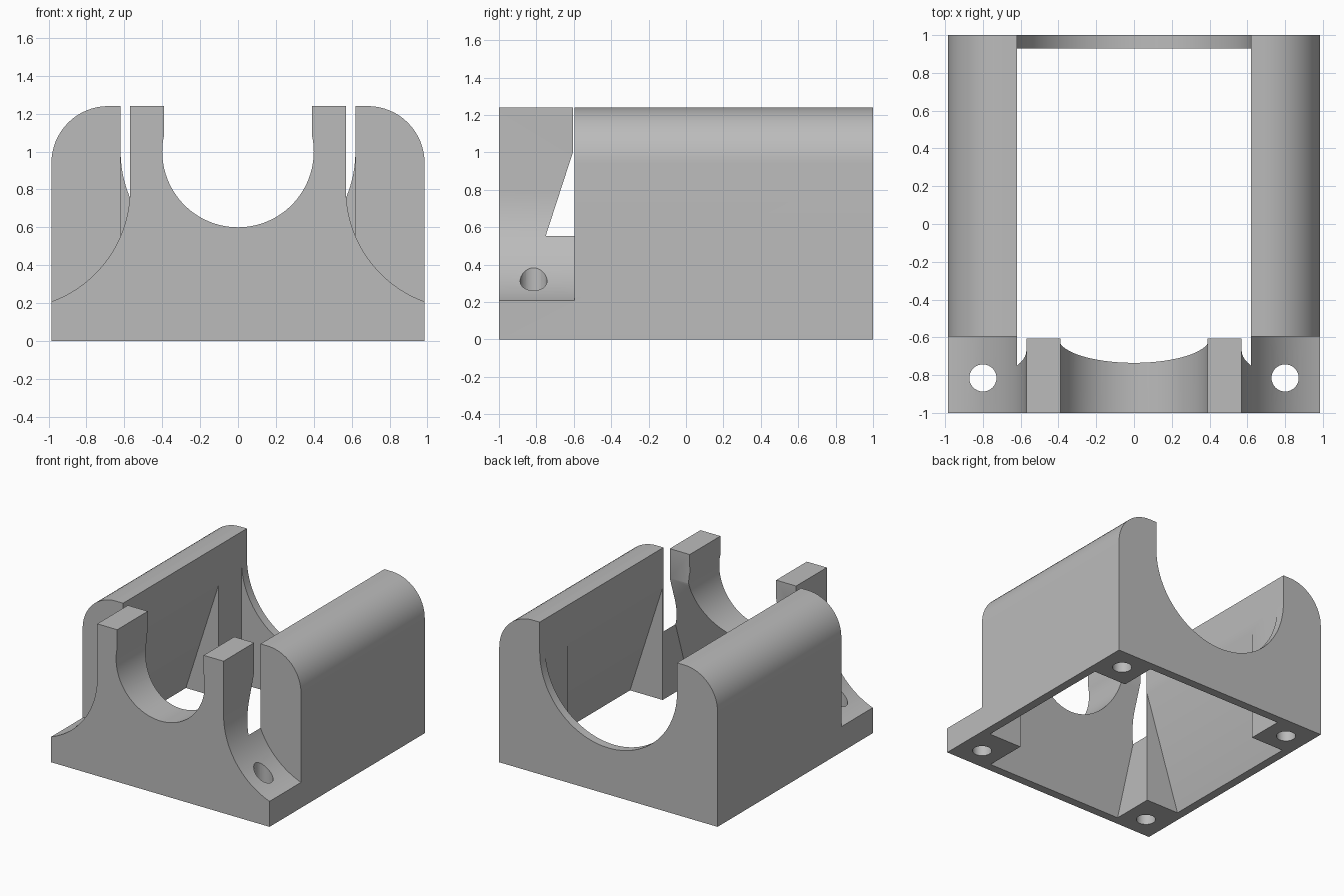
import bpy, bmesh, math

if "Cube" in bpy.data.objects:
    bpy.data.objects.remove(bpy.data.objects["Cube"])


def arc(cx, cz, r, a0, a1, n):
    """Points on an arc in the xz plane, angles in degrees."""
    return [(cx + r * math.cos(math.radians(a0 + (a1 - a0) * i / n)),
             cz + r * math.sin(math.radians(a0 + (a1 - a0) * i / n))) for i in range(n + 1)]


def make_object(name, bm):
    bmesh.ops.recalc_face_normals(bm, faces=bm.faces)
    mesh = bpy.data.meshes.new(name)
    bm.to_mesh(mesh)
    bm.free()
    ob = bpy.data.objects.new(name, mesh)
    bpy.context.collection.objects.link(ob)
    return ob


def prism(name, profile, y0, y1):
    """Extrude an xz profile along y."""
    bm = bmesh.new()
    face = bm.faces.new([bm.verts.new((x, y0, z)) for x, z in profile])
    new = bmesh.ops.extrude_face_region(bm, geom=[face])["geom"]
    bmesh.ops.translate(bm, vec=(0, y1 - y0, 0),
                        verts=[v for v in new if isinstance(v, bmesh.types.BMVert)])
    return make_object(name, bm)


def hull(name, points):
    bm = bmesh.new()
    for p in points:
        bm.verts.new(p)
    res = bmesh.ops.convex_hull(bm, input=bm.verts)
    loose = [v for v in bm.verts if not v.link_faces]
    bmesh.ops.delete(bm, geom=loose, context='VERTS')
    return make_object(name, bm)


def hole(name, x, y, depth):
    bm = bmesh.new()
    bmesh.ops.create_cone(bm, cap_ends=True, segments=32, radius1=0.072, radius2=0.072, depth=depth + 0.1)
    bmesh.ops.translate(bm, vec=(x, y, (depth - 0.1) / 2), verts=bm.verts)
    return make_object(name, bm)


W, H, IN = 0.985, 1.24, 0.62

# outer block with rounded top edges
right = arc(W - 0.3, H - 0.3, 0.3, 0, 90, 16)
left = [(-x, z) for x, z in reversed(right)]
body = prism("bearing_housing", [(-W, 0), (W, 0)] + right + left, -1, 1)

cutters = []

# open interior and wide round opening in the back wall
cutters.append(prism("interior_cutter", [(-IN, -0.1), (IN, -0.1), (IN, 1.4), (-IN, 1.4)], -0.605, 0.93))
cutters.append(prism("back_opening_cutter",
                     arc(0, 1.0, IN, 180, 360, 48) + [(IN, 1.4), (-IN, 1.4)], 0.8, 1.1))

# side walls thinning towards the bottom, between the corner posts
cutters.append(prism("side_taper_cutter",
                     [(-0.915, -0.1), (0.915, -0.1), (0.915, 0), (0.60, 0.98), (-0.60, 0.98), (-0.915, 0)],
                     -0.585, 0.635))

# front wall hollow, blending from a straight bottom edge to a round arch
pts = [(s * IN, y, z) for s in (-1, 1) for y, z in ((-0.93, -0.1), (-0.93, 0), (-0.55, -0.1))]
pts += [(x, y, z) for x, z in arc(0, 1.0, IN, 180, 360, 48) for y in (-0.605, -0.55)]
cutters.append(hull("front_hollow_cutter", pts))

# flared shoulders beside the front saddle
flare = arc(1.2, 0.8, 0.63, 180, 254, 24)
flare += [(1.1, flare[-1][1]), (1.1, 1.4), (0.57, 1.4)]
for s in (-1, 1):
    cutters.append(prism("shoulder_cutter", [(s * x, z) for x, z in flare], -1.1, -0.595))

# round saddle in the front with slightly narrowed mouth
cutters.append(prism("saddle_cutter",
                     arc(0, 1.0, 0.4, 167, 373, 48) + [(0.39, 1.4), (-0.39, 1.4)], -1.1, -0.56))

# screw holes in the four corner posts
for s in (-1, 1):
    cutters.append(hole("front_screw_cutter", s * 0.8, -0.815, 0.9))
    cutters.append(hole("back_screw_cutter", s * 0.8, 0.815, 0.5))

bpy.context.view_layer.objects.active = body
for c in cutters:
    c.hide_render = True
    m = body.modifiers.new("cut", 'BOOLEAN')
    m.operation, m.solver, m.object = 'DIFFERENCE', 'EXACT', c
    bpy.ops.object.modifier_apply(modifier=m.name)
for c in cutters:
    bpy.data.objects.remove(c, do_unlink=True)

# plain grey material and smooth curves with sharp edges
grey = bpy.data.materials.new("grey")
grey.diffuse_color = (0.5, 0.5, 0.5, 1)
grey.use_nodes = True
grey.node_tree.nodes["Principled BSDF"].inputs["Base Color"].default_value = grey.diffuse_color
body.data.materials.clear()
body.data.materials.append(grey)
body.select_set(True)
bpy.ops.object.shade_smooth_by_angle(angle=math.radians(25))
